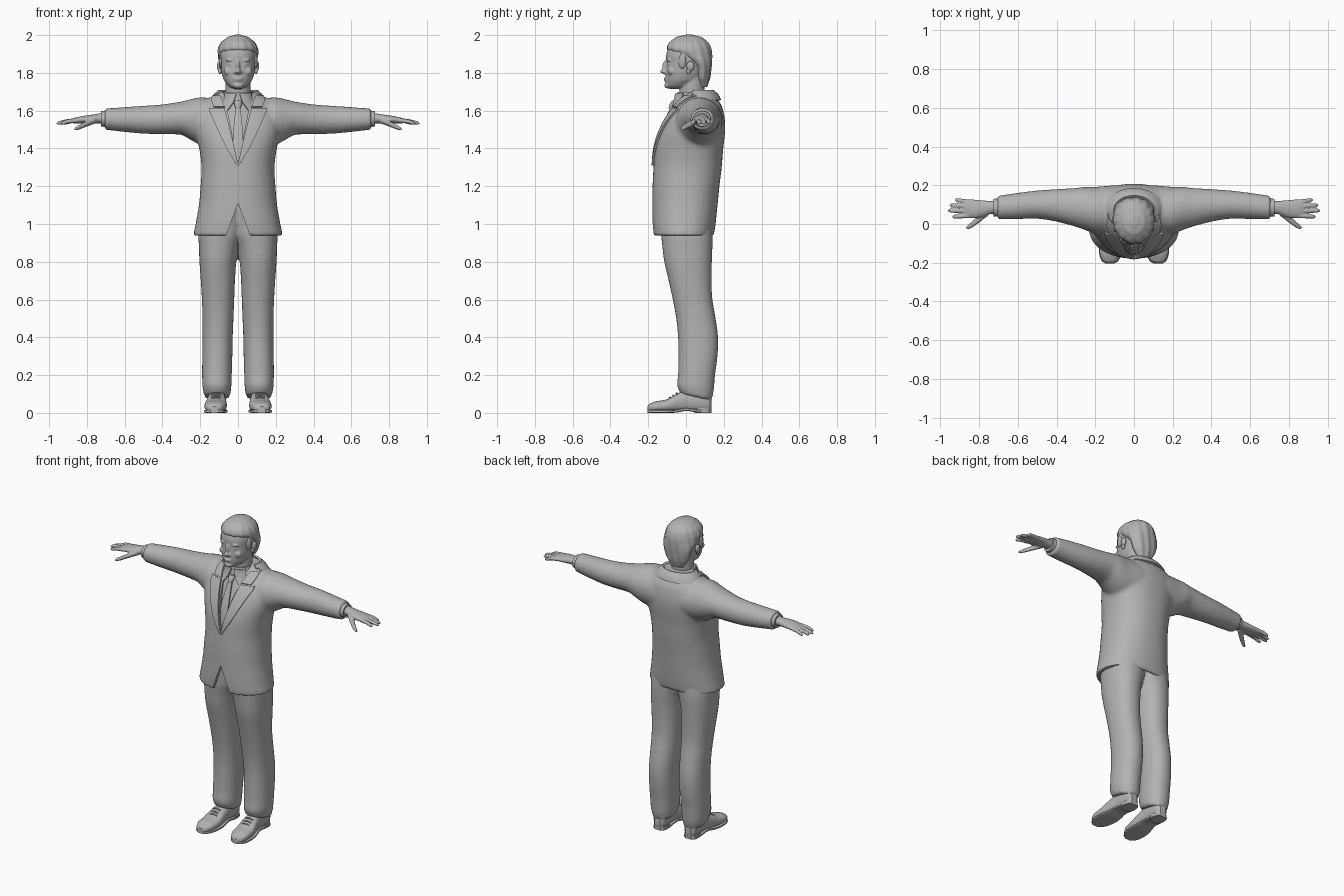
import bpy, bmesh, math
from mathutils import Vector, Matrix
from mathutils.bvhtree import BVHTree

if "Cube" in bpy.data.objects:
    bpy.data.objects.remove(bpy.data.objects["Cube"])

grey = bpy.data.materials.new("neutral_grey")
grey.diffuse_color = (0.45, 0.45, 0.45, 1)
grey.use_nodes = True
grey.node_tree.nodes["Principled BSDF"].inputs["Base Color"].default_value = grey.diffuse_color


def spline(rings, k):
    """Smoothly interpolate a list of ring tuples, k steps per gap."""
    out, n = [], len(rings)
    for i in range(n - 1):
        p0, p1, p2, p3 = rings[max(i - 1, 0)], rings[i], rings[i + 1], rings[min(i + 2, n - 1)]
        for s in range(k):
            t = s / k
            out.append([b + t * (c - b) if j == 0 else
                        0.5 * (2*b + (c - a)*t + (2*a - 5*b + 4*c - d)*t*t + (3*b - a - 3*c + d)*t**3)
                        for j, (a, b, c, d) in enumerate(zip(p0, p1, p2, p3))])
    return out + [list(rings[-1])]


def loft(bm, axis, rings, n=40, k=4, p=2.0, caps=True):
    """Rings (t, a, b, ra, rb): position on the axis, centre and radii of the section."""
    loops = []
    for t, a, b, ra, rb in spline(rings, k):
        loop = []
        for i in range(n):
            c, s = math.cos(2 * math.pi * i / n), math.sin(2 * math.pi * i / n)
            u = a + ra * math.copysign(abs(c) ** (2 / p), c)
            v = b + rb * math.copysign(abs(s) ** (2 / p), s)
            loop.append(bm.verts.new({'x': (t, u, v), 'y': (u, t, v), 'z': (u, v, t)}[axis]))
        loops.append(loop)
    for l0, l1 in zip(loops, loops[1:]):
        for i in range(n):
            bm.faces.new((l0[i], l0[(i + 1) % n], l1[(i + 1) % n], l1[i]))
    if caps:
        bm.faces.new(loops[0])
        bm.faces.new(loops[-1])


def upright(rows):
    """Rows (z, half width, front y, back y) to vertical loft rings."""
    return [(z, 0, (f + b) / 2, w, (b - f) / 2) for z, w, f, b in rows]


def ball(bm, c, r):
    m = Matrix.Translation(c) @ Matrix.Diagonal((*r, 1))
    bmesh.ops.create_uvsphere(bm, u_segments=20, v_segments=12, radius=1, matrix=m)


def part(name, bm, mirror=False, voxel=0, smooth=6, solid=0, cutters=()):
    bmesh.ops.recalc_face_normals(bm, faces=bm.faces)
    me = bpy.data.meshes.new(name)
    bm.to_mesh(me)
    bm.free()
    me.materials.append(grey)
    ob = bpy.data.objects.new(name, me)
    bpy.context.collection.objects.link(ob)
    if solid:
        m = ob.modifiers.new("thickness", 'SOLIDIFY')
        m.thickness, m.offset = solid, 0
    if mirror:
        m = ob.modifiers.new("mirror", 'MIRROR')
        m.use_mirror_merge = False
    if voxel:
        m = ob.modifiers.new("blend", 'REMESH')
        m.mode, m.voxel_size = 'VOXEL', voxel
        m = ob.modifiers.new("soften", 'SMOOTH')
        m.factor, m.iterations = 0.5, smooth
    bake(ob)
    return ob


def bake(ob):
    bpy.ops.object.select_all(action='DESELECT')
    ob.select_set(True)
    bpy.context.view_layer.objects.active = ob
    bpy.ops.object.convert(target='MESH')
    bpy.ops.object.shade_smooth_by_angle(angle=math.radians(40))


def tree(ob):
    bm = bmesh.new()
    bm.from_mesh(ob.data)
    t = BVHTree.FromBMesh(bm)
    bm.free()
    return t


def plate(bm, surface, rows, lift, cols=6, k=5):
    """Sheet between x0 and x1 at each z, laid on the front of a surface."""
    grid = []
    for i, (z0, a0, b0) in enumerate(rows):
        z1, a1, b1 = rows[min(i + 1, len(rows) - 1)]
        for s in range(k if i < len(rows) - 1 else 1):
            t = s / k
            z, a, b = z0 + t*(z1 - z0), a0 + t*(a1 - a0), b0 + t*(b1 - b0)
            line = []
            for c in range(cols + 1):
                x = a + (b - a) * c / cols
                hit = surface.ray_cast(Vector((x, -1, z)), Vector((0, 1, 0)))[0]
                line.append(bm.verts.new((x, (hit.y if hit else 0) - lift, z)))
            grid.append(line)
    for g, h in zip(grid, grid[1:]):
        for c in range(cols):
            bm.faces.new((g[c], g[c + 1], h[c + 1], h[c]))


# jacket: body and both sleeves blended together
bm = bmesh.new()
loft(bm, 'z', upright([
    (.938, .236, -.174, .148), (1.0, .224, -.178, .157), (1.1, .207, -.178, .167), (1.2, .198, -.177, .177),
    (1.3, .193, -.172, .189), (1.4, .205, -.164, .197), (1.48, .225, -.142, .206), (1.55, .23, -.11, .206),
    (1.62, .205, -.066, .192), (1.66, .16, -.034, .168), (1.70, .10, 0, .14)]), n=64, p=2.25)
sleeve = [(.1, .075, 1.54, .125, .125), (.2, .07, 1.545, .122, .125), (.25, .08, 1.553, .112, .108),
          (.3, .086, 1.56, .1, .088), (.4, .096, 1.554, .084, .079), (.5, .1, 1.552, .073, .074),
          (.6, .093, 1.553, .068, .066), (.705, .085, 1.555, .062, .057)]
loft(bm, 'x', sleeve)
loft(bm, 'x', [(-r[0], *r[1:]) for r in sleeve])
jacket = part("jacket", bm, voxel=.01, smooth=8)
jacket_surface = tree(jacket)

# jacket openings: neck V, split front hem, hollow underside
def cut(ob, bm):
    cutter = part("cutter", bm)
    m = ob.modifiers.new("cut", 'BOOLEAN')
    m.operation, m.solver, m.object = 'DIFFERENCE', 'EXACT', cutter
    bake(ob)
    bpy.data.objects.remove(cutter)

for tri, y1 in (([(-.085, 1.75), (.085, 1.75), (0, 1.32)], .02), ([(-.07, .92), (.07, .92), (0, 1.11)], -.08)):
    bm = bmesh.new()
    f = bm.faces.new([bm.verts.new((x, -.4, z)) for x, z in tri])
    ext = bmesh.ops.extrude_face_region(bm, geom=[f])['geom']
    bmesh.ops.translate(bm, vec=(0, y1 + .4, 0), verts=[v for v in ext if isinstance(v, bmesh.types.BMVert)])
    cut(jacket, bm)
bm = bmesh.new()
loft(bm, 'z', upright([(.9, .218, -.157, .133), (1.12, .19, -.155, .145)]), p=2.25)
cut(jacket, bm)

# shirt front and neck band
bm = bmesh.new()
loft(bm, 'z', upright([(1.25, .12, -.15, .1), (1.4, .14, -.145, .15), (1.5, .15, -.12, .17),
                       (1.58, .14, -.087, .165), (1.64, .1, -.06, .14), (1.70, .077, -.045, .112)]))
shirt = part("shirt", bm)
shirt_surface = tree(shirt)

# lapels with a notch below the collar pieces
bm = bmesh.new()
plate(bm, jacket_surface, [(1.31, -.002, .004), (1.4, .018, .06), (1.5, .042, .108), (1.595, .066, .15),
                           (1.612, .07, .15)], .005)
plate(bm, jacket_surface, [(1.618, .07, .128), (1.65, .082, .14), (1.675, .09, .135)], .005)
part("lapels", bm, mirror=True, solid=.012)

# jacket collar wrapping the back of the neck
bm = bmesh.new()
loft(bm, 'z', upright([(1.655, .148, -.03, .18), (1.685, .122, -.02, .165), (1.705, .1, 0, .143)]), caps=False)
bmesh.ops.delete(bm, geom=[v for v in bm.verts if v.co.y < .03], context='VERTS')
part("jacket_collar", bm, solid=.012)

# shirt collar flaps
bm = bmesh.new()
plate(bm, shirt_surface, [(1.605, .052, .058), (1.64, .026, .075), (1.69, .008, .068)], .008)
part("shirt_collar", bm, mirror=True, solid=.008)

# tie and knot
bm = bmesh.new()
plate(bm, shirt_surface, [(1.30, -.026, .026), (1.5, -.024, .024), (1.615, -.013, .013)], .008)
part("tie", bm, solid=.01)
bm = bmesh.new()
loft(bm, 'z', [(1.612, 0, -.078, .013, .014), (1.635, 0, -.07, .02, .016), (1.655, 0, -.06, .018, .013)], n=20)
part("tie_knot", bm)

# trousers: one leg mirrored and blended, hem lower at the heel
bm = bmesh.new()
legs = [(.085, .043, .177, -.032, .137), (.13, .036, .187, -.047, .147), (.2, .033, .19, -.042, .154),
        (.3, .03, .189, -.04, .167), (.4, .028, .188, -.042, .17), (.5, .024, .188, -.052, .157),
        (.6, .02, .191, -.07, .14), (.7, .016, .197, -.092, .135), (.8, .009, .204, -.115, .137),
        (.88, -.005, .207, -.125, .14), (.95, -.03, .208, -.133, .14), (1.1, -.03, .185, -.14, .13)]
loft(bm, 'z', [(z, (a + b) / 2, (f + c) / 2, (b - a) / 2, (c - f) / 2) for z, a, b, f, c in legs], p=2.2)
for v in bm.verts:
    v.co.z -= .4 * (v.co.y - .05) * max(0, 1 - v.co.z / .2)
part("trousers", bm, mirror=True, voxel=.01, smooth=5)

# shoes: upper, sole, heel and laces
upper = [(-.205, .125, .028, .018), (-.193, .124, .043, .038), (-.16, .122, .056, .054), (-.1, .118, .067, .059),
         (-.05, .115, .095, .053), (0, .112, .115, .046), (.08, .11, .12, .043), (.122, .11, .105, .036),
         (.135, .11, .08, .02)]
bm = bmesh.new()
loft(bm, 'y', [(y, x, h / 2 + .005, w, h / 2) for y, x, h, w in upper], n=32, p=2.4)
for v in bm.verts:
    v.co.z = max(v.co.z, .012)
part("shoes", bm, mirror=True)
bm = bmesh.new()
loft(bm, 'y', [(y, x, .008 + .01 * max(0, 1 - abs(y) / .06), w + .003, .008) for y, x, h, w in upper], n=24, p=5)
part("soles", bm, mirror=True)
bm = bmesh.new()
loft(bm, 'z', [(0, .11, .09, .042, .045), (.026, .11, .09, .043, .046)], n=28, k=1, p=2.6)
part("heels", bm, mirror=True)
bm = bmesh.new()
for y, z in ((-.085, .082), (-.068, .092), (-.05, .104)):
    loft(bm, 'x', [(.09, y, z - .006, .004, .004), (.116, y, z, .005, .005), (.142, y, z - .006, .004, .004)], n=8)
part("laces", bm, mirror=True)

# shirt cuffs
bm = bmesh.new()
loft(bm, 'x', [(.69, .085, 1.557, .048, .044), (.724, .085, 1.557, .045, .041)], k=1)
part("shirt_cuffs", bm, mirror=True)

# hands: palm, four fingers and thumb blended
bm = bmesh.new()
loft(bm, 'x', [(.69, .085, 1.56, .036, .03), (.74, .085, 1.558, .034, .026), (.78, .08, 1.555, .042, .023),
               (.82, .078, 1.552, .048, .02), (.86, .08, 1.548, .047, .016), (.877, .08, 1.546, .042, .012)], n=24)
for y0, y1, tip in ((.042, .038, .94), (.067, .069, .962), (.092, .096, .953), (.115, .123, .925)):
    mid = (.85 + tip) / 2
    loft(bm, 'x', [(.85, y0, 1.548, .012, .012), (mid, (y0 + y1) / 2, 1.544, .0115, .0115),
                   (tip - .012, y1, 1.535, .01, .01), (tip, y1, 1.533, .004, .004)], n=14)
loft(bm, 'x', [(.755, .06, 1.548, .02, .017), (.79, .035, 1.535, .021, .016), (.825, .006, 1.52, .017, .014),
               (.852, -.013, 1.508, .013, .011), (.868, -.019, 1.502, .005, .005)], n=16)
part("hands", bm, mirror=True, voxel=.0045, smooth=3)

# head: neck, skull and facial features blended
bm = bmesh.new()
loft(bm, 'z', upright([(1.62, .07, -.035, .1), (1.7, .066, -.035, .098), (1.8, .068, -.03, .1)]))
loft(bm, 'z', upright([(1.716, .022, -.096, -.03), (1.73, .05, -.104, .03), (1.76, .074, -.108, .08),
                       (1.80, .087, -.108, .1), (1.85, .094, -.104, .115), (1.9, .096, -.104, .12),
                       (1.95, .085, -.083, .11), (1.98, .055, -.045, .08), (1.992, .02, -.01, .045)]), p=2.1)
ball(bm, (0, -.112, 1.808), (.016, .026, .014))
ball(bm, (0, -.106, 1.832), (.011, .02, .036))
ball(bm, (0, -.104, 1.769), (.026, .014, .006))
ball(bm, (0, -.103, 1.758), (.022, .013, .006))
ball(bm, (0, -.099, 1.734), (.026, .016, .016))
for s in (-1, 1):
    ball(bm, (s * .038, -.091, 1.868), (.027, .013, .009))
    ball(bm, (s * .036, -.088, 1.845), (.017, .012, .008))
    ball(bm, (s * .05, -.078, 1.808), (.026, .019, .022))
    ball(bm, (s * .013, -.108, 1.803), (.009, .013, .009))
part("head", bm, voxel=.005, smooth=3)

# ears
bm = bmesh.new()
ball(bm, (.1, .024, 1.836), (.012, .021, .027))
ball(bm, (.095, .014, 1.808), (.009, .012, .016))
part("ears", bm, mirror=True, voxel=.004, smooth=3)

# hair: cap over the crown, falling behind the ears to the nape
bm = bmesh.new()
loft(bm, 'z', upright([(1.725, .045, .07, .112), (1.77, .074, .055, .126), (1.83, .092, .042, .134),
                       (1.865, .102, .0, .137), (1.895, .106, -.06, .138), (1.925, .106, -.1, .135),
                       (1.96, .09, -.09, .12), (1.99, .055, -.052, .083), (2.002, .018, -.01, .04)]), n=48)
for s in (-1, 1):
    ball(bm, (s * .092, -.02, 1.86), (.011, .022, .04))
for v in bm.verts:
    # combed strands
    if v.co.z < 1.97:
        d = Vector((v.co.x, v.co.y - .02, 0))
        v.co += d.normalized() * .0025 * math.sin(14 * math.atan2(d.y, d.x) + 20 * v.co.z)
part("hair", bm, voxel=.005, smooth=2)
